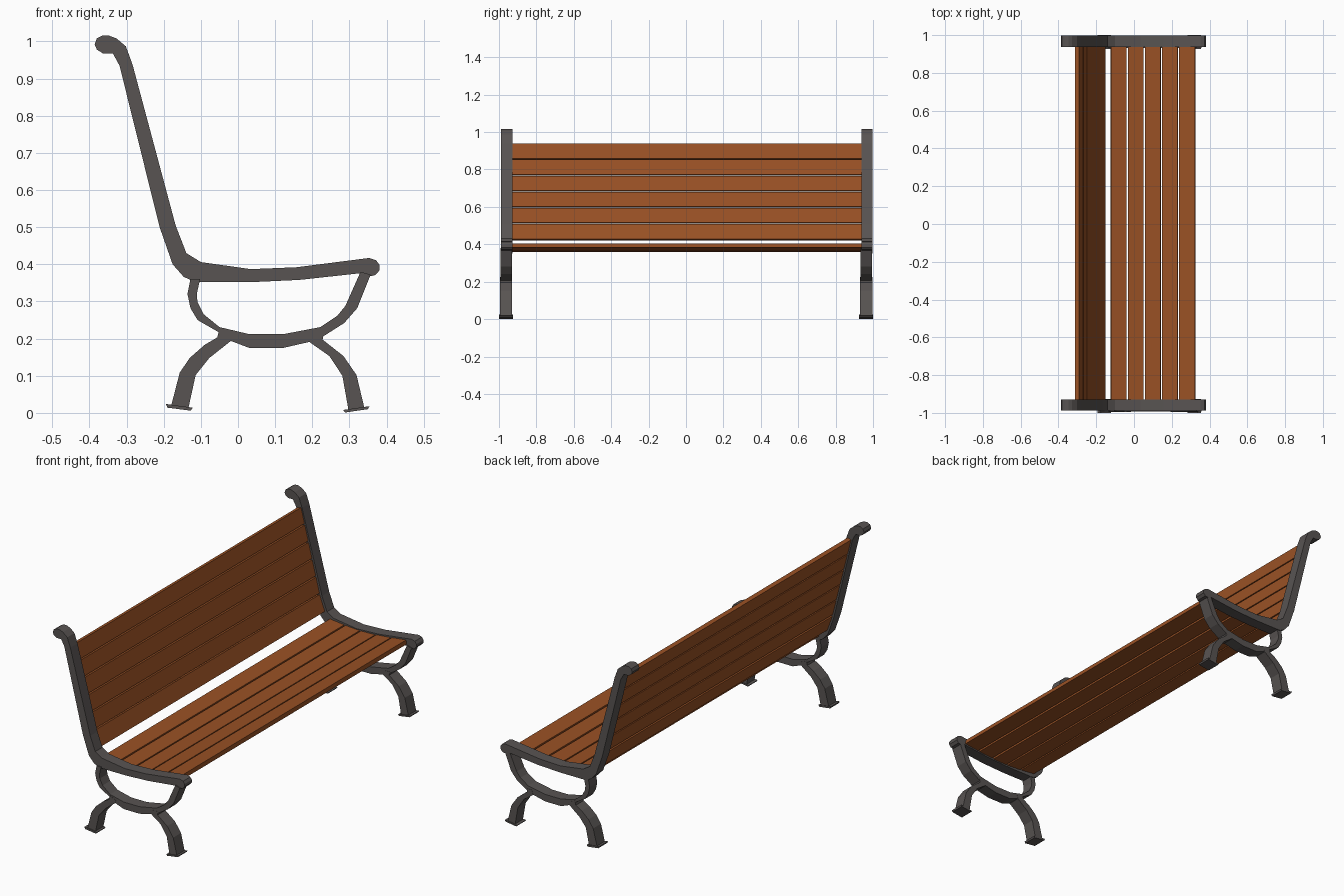
import bpy, bmesh, math
from mathutils import Matrix, Vector

if "Cube" in bpy.data.objects:
    bpy.data.objects.remove(bpy.data.objects["Cube"])


def material(name, rgb):
    m = bpy.data.materials.new(name)
    m.diffuse_color = (*rgb, 1)
    m.use_nodes = True
    m.node_tree.nodes["Principled BSDF"].inputs["Base Color"].default_value = m.diffuse_color
    return m


IRON = material("dark iron", (0.098, 0.088, 0.085))
WOOD = material("brown wood", (0.32, 0.082, 0.018))


def add_object(name, bm, mat):
    bmesh.ops.recalc_face_normals(bm, faces=bm.faces)
    me = bpy.data.meshes.new(name)
    bm.to_mesh(me)
    bm.free()
    me.materials.append(mat)
    ob = bpy.data.objects.new(name, me)
    bpy.context.collection.objects.link(ob)
    return ob


def plate(name, pts, y0, y1):
    """Extrude an x-z outline from y0 to y1."""
    bm = bmesh.new()
    face = bm.faces.new([bm.verts.new((x, y0, z)) for x, z in pts])
    ext = bmesh.ops.extrude_face_region(bm, geom=[face])
    moved = [v for v in ext["geom"] if isinstance(v, bmesh.types.BMVert)]
    bmesh.ops.translate(bm, verts=moved, vec=(0, y1 - y0, 0))
    bmesh.ops.triangulate(bm, faces=[f for f in bm.faces if len(f.verts) > 4])
    return add_object(name, bm, IRON)


def slat(name, a, b, thick=0.022):
    """Board whose cross-section runs from a to b in the x-z plane."""
    a, b = Vector((a[0], 0, a[1])), Vector((b[0], 0, b[1]))
    d = b - a
    bm = bmesh.new()
    bmesh.ops.create_cube(bm, size=1)
    m = (Matrix.Translation((a + b) / 2 + Vector((0, 0.005, 0)))
         @ Matrix.Rotation(-math.atan2(d.z, d.x), 4, "Y")
         @ Matrix.Diagonal((d.length, 1.875, thick, 1)))
    bmesh.ops.transform(bm, matrix=m, verts=bm.verts)
    add_object(name, bm, WOOD)


# Outline of the back and seat rail, with a scroll at both ends
RAIL = [(-.386, .992), (-.38, 1.008), (-.365, 1.016), (-.348, 1.016),
        (-.327, 1.008), (-.302, .987), (-.284, .938), (-.168, .505),
        (-.139, .43), (-.1, .406), (.034, .387), (.157, .392), (.353, .417),
        (.372, .411), (.381, .398), (.381, .384), (.37, .371), (.356, .368),
        (.33, .376), (.165, .358), (.036, .352), (-.114, .352), (-.146, .366),
        (-.176, .4), (-.211, .5), (-.319, .935), (-.337, .968), (-.364, .968),
        (-.38, .978)]
# Bowl-shaped brace under the seat
BRACE = [(-.128, .36), (-.136, .32), (-.128, .282), (-.109, .25),
         (-.05, .216), (-.02, .194), (.03, .175), (.122, .175), (.192, .191),
         (.228, .205), (.286, .242), (.321, .282), (.357, .372), (.33, .38),
         (.289, .288), (.267, .261), (.222, .231), (.122, .212), (.03, .212),
         (-.05, .231), (-.093, .266), (-.109, .298), (-.111, .32),
         (-.102, .36)]
BACK_LEG = [(-.05, .225), (-.056, .203), (-.09, .183), (-.13, .148),
            (-.157, .108), (-.181, .015), (-.133, .015), (-.114, .102),
            (-.077, .148), (-.02, .193), (-.015, .21)]
FRONT_LEG = [(.192, .191), (.246, .153), (.281, .1), (.297, .01),
             (.341, .01), (.319, .102), (.284, .153), (.228, .197),
             (.23, .215), (.2, .215)]
BACK_FOOT = [(-.194, .024), (-.19, .014), (-.127, .006), (-.122, .014)]
FRONT_FOOT = [(.283, .008), (.288, .001), (.35, .01), (.354, .018)]

# Two iron end frames
for side, shift, leg0, foot0 in (("left", 0, -.994, -1), ("right", 1.926, .931, .926)):
    y0 = -.988 + shift
    plate(side + "_rail", RAIL, y0, y0 + .06)
    plate(side + "_brace", BRACE, leg0 + .001, leg0 + .064)
    plate(side + "_back_leg", BACK_LEG, leg0, leg0 + .065)
    plate(side + "_front_leg", FRONT_LEG, leg0, leg0 + .065)
    plate(side + "_back_foot", BACK_FOOT, foot0, foot0 + .074)
    plate(side + "_front_foot", FRONT_FOOT, foot0, foot0 + .074)


# Back slats follow the reclined rail, the lowest one leans forward less steeply
def back_x(z):
    return -.301 + (.937 - z) * .254


for i in range(5):
    lo = .513 + i * .0858
    slat("back_slat_%d" % (i + 2), (back_x(lo), lo), (back_x(lo + .079), lo + .079))
slat("back_slat_1", (-.162, .424), (-.192, .505))

# Seat slats follow the dipped seat rail
SEAT_Z = [(.386, .377), (.376, .371), (.371, .373), (.375, .382), (.384, .394)]
for i, (za, zb) in enumerate(SEAT_Z):
    x = -.123 + i * .0908
    slat("seat_slat_%d" % (i + 1), (x, za), (x + .083, zb))
